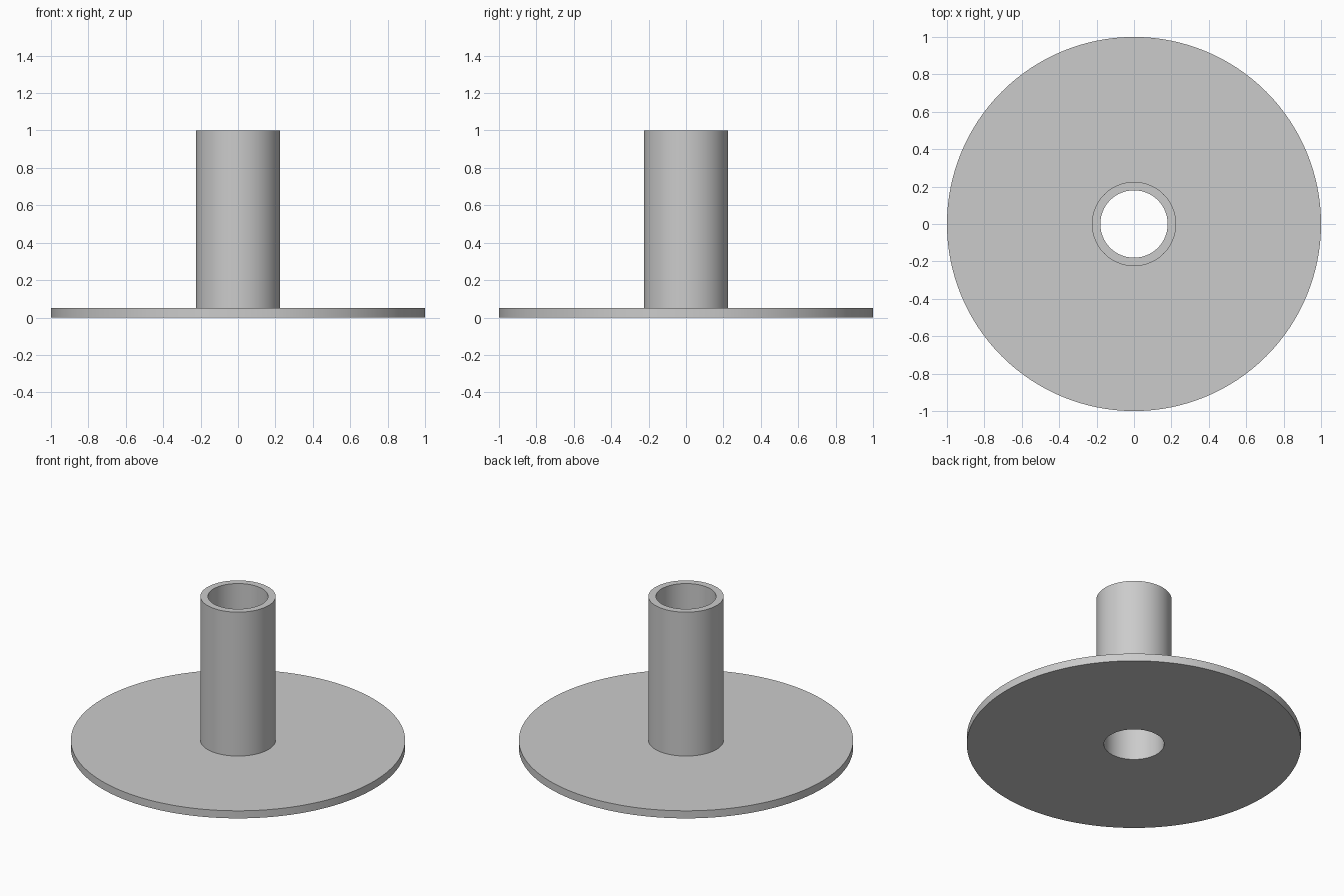
import bpy
import bmesh
import math

if "Cube" in bpy.data.objects:
    bpy.data.objects.remove(bpy.data.objects["Cube"], do_unlink=True)

SEGMENTS = 128
BORE, TUBE, DISC = 0.18, 0.225, 1.0
THICKNESS, HEIGHT = 0.05, 1.0


def make_material(name, color):
    mat = bpy.data.materials.new(name)
    mat.use_nodes = True
    mat.diffuse_color = color
    mat.node_tree.nodes["Principled BSDF"].inputs["Base Color"].default_value = color
    return mat


def lathe(name, profile, mat):
    """Revolve a closed (radius, height) profile around the z axis."""
    bm = bmesh.new()
    verts = [bm.verts.new((r, 0, z)) for r, z in profile]
    edges = [bm.edges.new((v, verts[(i + 1) % len(verts)]))
             for i, v in enumerate(verts)]
    bmesh.ops.spin(bm, geom=verts + edges, cent=(0, 0, 0), axis=(0, 0, 1),
                   angle=math.tau, steps=SEGMENTS)
    bmesh.ops.remove_doubles(bm, verts=bm.verts, dist=0.0001)
    bmesh.ops.recalc_face_normals(bm, faces=bm.faces)
    mesh = bpy.data.meshes.new(name)
    bm.to_mesh(mesh)
    bm.free()
    mesh.materials.append(mat)
    obj = bpy.data.objects.new(name, mesh)
    bpy.context.collection.objects.link(obj)
    bpy.ops.object.select_all(action="DESELECT")
    obj.select_set(True)
    bpy.context.view_layer.objects.active = obj
    bpy.ops.object.shade_smooth_by_angle(angle=math.radians(30))
    return obj


# Round flange and hollow tube in one piece, bored right through
grey = make_material("light grey", (0.6, 0.6, 0.6, 1))
lathe("flanged_tube", [
    (BORE, 0), (DISC, 0), (DISC, THICKNESS),
    (TUBE, THICKNESS), (TUBE, HEIGHT), (BORE, HEIGHT),
], grey)
